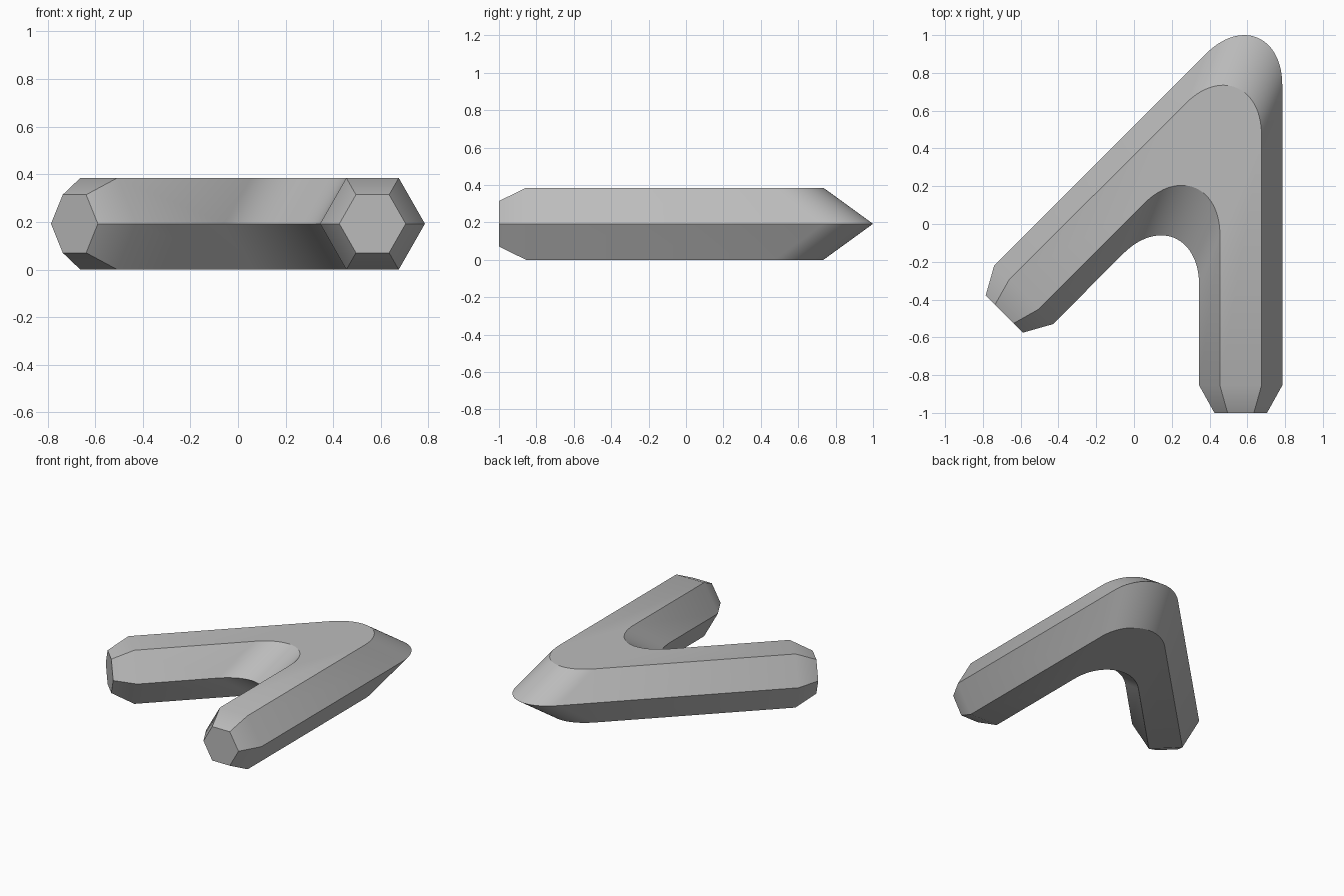
import bpy
import bmesh
import math
from mathutils import Vector

cube = bpy.data.objects.get("Cube")
if cube:
    bpy.data.objects.remove(cube, do_unlink=True)

# Plain grey finish
grey = bpy.data.materials.new("grey")
grey.use_nodes = True
colour = (0.5, 0.5, 0.5, 1)
grey.diffuse_color = colour
grey.node_tree.nodes["Principled BSDF"].inputs["Base Color"].default_value = colour

# Hexagonal bar: radius, half height, and the sharp corner of its centre line
RADIUS, HALF_H = 0.22, 0.1925
CORNER = Vector((0.565, 0.775))
LEFT_DIR = Vector((-1, -1)).normalized()
RIGHT_DIR = Vector((0, -1))
LEFT_SIDE = Vector((-1, 1)).normalized() * RADIUS
RIGHT_SIDE = Vector((1, 0)) * RADIUS
MITRE = Vector((0.22, 0.53))
BEND, PULL, STEPS = 0.57, 0.46, 28
CHAMFER, TIP_SCALE = 0.145, 0.633

bm = bmesh.new()


def ring(centre, side, scale=1.0):
    """Hexagonal cross-section spread along a horizontal side vector."""
    verts = []
    for i in range(6):
        a = i * math.pi / 3
        p = centre + side * math.cos(a) * scale
        z = HALF_H + HALF_H * scale * math.sin(a) / math.sin(math.pi / 3)
        verts.append(bm.verts.new((p.x, p.y, z)))
    return verts


def bend_point(t):
    """Centre line of the rounded corner."""
    a = CORNER + LEFT_DIR * BEND
    b = CORNER + LEFT_DIR * BEND * (1 - PULL)
    c = CORNER + RIGHT_DIR * BEND * (1 - PULL)
    d = CORNER + RIGHT_DIR * BEND
    u = 1 - t
    return a * u**3 + b * 3 * u * u * t + c * 3 * u * t * t + d * t**3


# Left leg, bend, right leg
left_end = Vector((-0.687, -0.477))
right_end = Vector((0.565, -1.0))
rings = [ring(left_end, LEFT_SIDE, TIP_SCALE),
         ring(left_end - LEFT_DIR * CHAMFER, LEFT_SIDE)]
rings += [ring(bend_point(i / STEPS), MITRE) for i in range(STEPS + 1)]
rings += [ring(right_end - RIGHT_DIR * CHAMFER, RIGHT_SIDE),
          ring(right_end, RIGHT_SIDE, TIP_SCALE)]

# Skin the sections and close both ends
for r, s in zip(rings, rings[1:]):
    for i in range(6):
        j = (i + 1) % 6
        bm.faces.new((r[i], r[j], s[j], s[i]))
bm.faces.new(rings[0])
bm.faces.new(rings[-1])
bmesh.ops.recalc_face_normals(bm, faces=bm.faces)

mesh = bpy.data.meshes.new("bent_hex_bar")
bm.to_mesh(mesh)
bm.free()
mesh.materials.append(grey)
bar = bpy.data.objects.new("bent_hex_bar", mesh)
bpy.context.collection.objects.link(bar)

# Smooth bend with crisp long edges
bpy.ops.object.select_all(action="DESELECT")
bar.select_set(True)
bpy.context.view_layer.objects.active = bar
bpy.ops.object.shade_smooth_by_angle(angle=math.radians(30))
